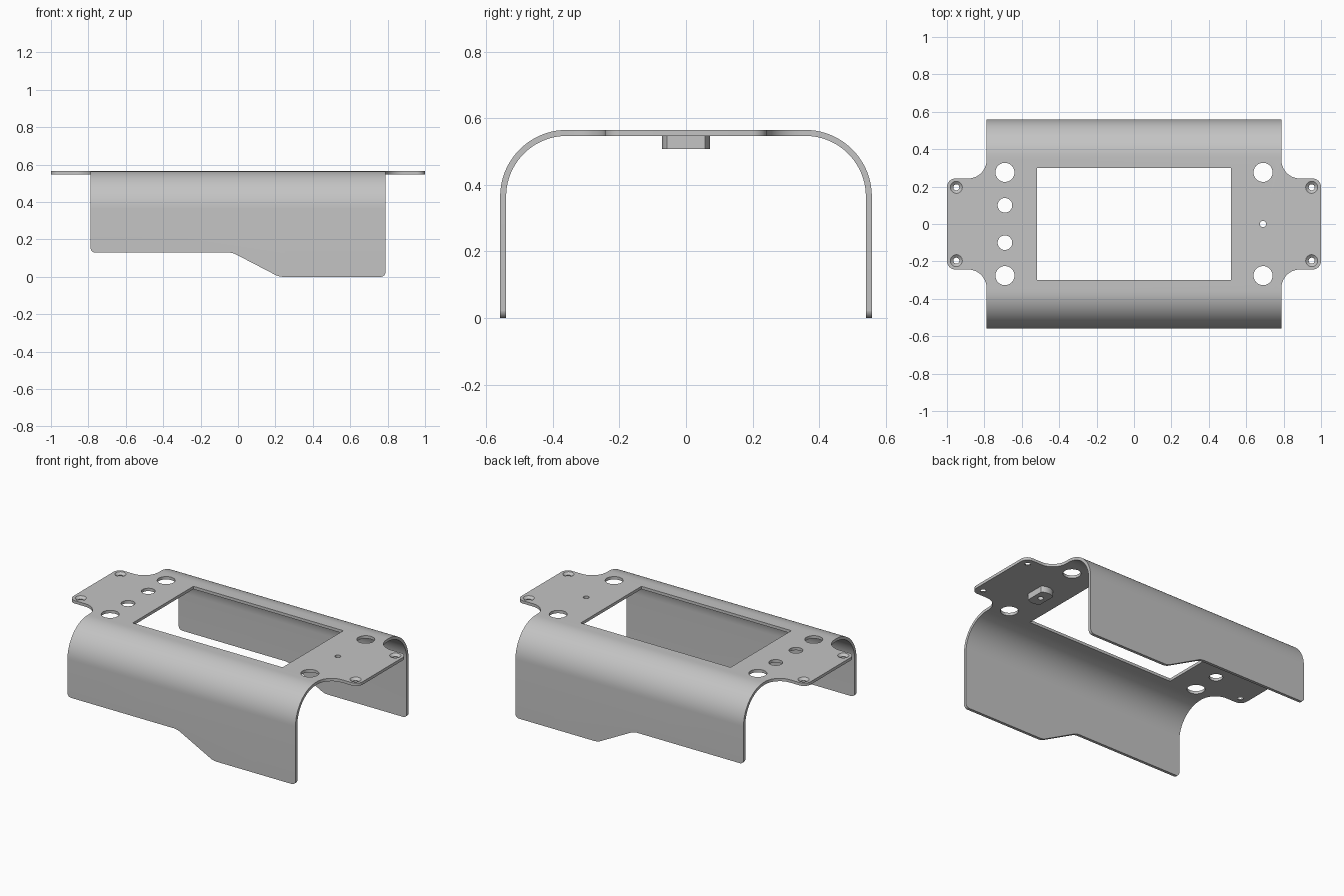
import bpy, bmesh
from math import cos, sin, tan, pi, atan2
from mathutils import Vector, Matrix

cube = bpy.data.objects.get("Cube")
if cube:
    bpy.data.objects.remove(cube, do_unlink=True)

T = 0.018               # sheet thickness
TOP = 0.565             # height of the top face
W, D, R = 0.788, 0.558, 0.2   # half width, half depth, bend radius
TAB = 0.243             # half depth of the end tabs

grey = bpy.data.materials.new("sheet grey")
grey.use_nodes = True
COLOR = (0.55, 0.55, 0.55, 1)
grey.diffuse_color = COLOR
grey.node_tree.nodes["Principled BSDF"].inputs["Base Color"].default_value = COLOR


def rounded(corners, steps=10):
    """Outline from (a, b, radius) corners, with each corner filleted."""
    out = []
    for i, (a, b, r) in enumerate(corners):
        p = Vector((a, b))
        if r == 0:
            out.append(p)
            continue
        u = (Vector(corners[i - 1][:2]) - p).normalized()
        v = (Vector(corners[(i + 1) % len(corners)][:2]) - p).normalized()
        half = u.angle(v) / 2
        c = p + (u + v).normalized() * (r / sin(half))
        s, e = p + u * (r / tan(half)) - c, p + v * (r / tan(half)) - c
        turn = atan2(s.x * e.y - s.y * e.x, s.dot(e))
        for k in range(steps + 1):
            out.append(c + Matrix.Rotation(turn * k / steps, 2) @ s)
    return out


def prism(name, outline, place, lo, hi):
    """Extrude a 2D outline between lo and hi; place maps (a, b, h) to xyz."""
    bm = bmesh.new()
    face = bm.faces.new([bm.verts.new(place(a, b, lo)) for a, b in outline])
    new = bmesh.ops.extrude_face_region(bm, geom=[face])["geom"]
    shift = Vector(place(0, 0, hi)) - Vector(place(0, 0, lo))
    bmesh.ops.translate(bm, vec=shift, verts=[g for g in new if isinstance(g, bmesh.types.BMVert)])
    return finish(name, bm)


def finish(name, bm):
    bmesh.ops.recalc_face_normals(bm, faces=bm.faces)
    mesh = bpy.data.meshes.new(name)
    bm.to_mesh(mesh)
    bm.free()
    mesh.materials.append(grey)
    ob = bpy.data.objects.new(name, mesh)
    bpy.context.collection.objects.link(ob)
    return ob


def cone(name, x, y, z0, z1, r0, r1):
    bm = bmesh.new()
    bmesh.ops.create_cone(bm, cap_ends=True, segments=40, radius1=r0, radius2=r1, depth=z1 - z0,
                          matrix=Matrix.Translation((x, y, (z0 + z1) / 2)))
    return finish(name, bm)


def cut(ob, tool, operation="DIFFERENCE"):
    """Apply a boolean and discard the tool."""
    mod = ob.modifiers.new("cut", "BOOLEAN")
    mod.operation, mod.object, mod.solver = operation, tool, "EXACT"
    graph = bpy.context.evaluated_depsgraph_get()
    mesh = bpy.data.meshes.new_from_object(ob.evaluated_get(graph))
    ob.modifiers.clear()
    ob.data = mesh
    bpy.data.objects.remove(tool, do_unlink=True)


def along_x(a, b, h): return (h, a, b)
def along_y(a, b, h): return (a, h, b)
def along_z(a, b, h): return (a, b, h)


# Bent sheet: an upside-down U
I = D - T
section = rounded([(-D, 0, 0), (-D, TOP, R), (D, TOP, R), (D, 0, 0),
                   (I, 0, 0), (I, TOP - T, R - T), (-I, TOP - T, R - T), (-I, 0, 0)], 20)
cover = prism("cover", section, along_x, -1.1, 1.1)

# Plan outline with a filleted tab at each end
quarter = [(W, 0.8, 0), (W, TAB, 0.1), (1, TAB, 0.045)]
right = quarter + [(x, -y, r) for x, y, r in reversed(quarter)]
left = [(-x, -y, r) for x, y, r in right]
cut(cover, prism("plan_tool", rounded(right + left), along_z, -0.2, 0.8), "INTERSECT")

# Stepped lower edge of both side walls
E = W + 0.0003
edge = [(-1.2, 0.8, 0), (-1.2, 0.3, 0), (-E, 0.3, 0), (-E, 0.13, 0.025), (-0.03, 0.13, 0.1),
        (0.22, 0, 0.1), (E, 0, 0.025), (E, 0.3, 0), (1.2, 0.3, 0), (1.2, 0.8, 0)]
cut(cover, prism("edge_tool", rounded(edge), along_y, -0.9, 0.9), "INTERSECT")

# Display window
window = [(-0.518, -0.3), (0.518, -0.3), (0.518, 0.3), (-0.518, 0.3)]
cut(cover, prism("window_tool", window, along_z, 0.5, 0.7))

# Round holes
holes = [(-0.69, 0.1, 0.039), (-0.69, -0.1, 0.039), (0.69, 0, 0.017)]
holes += [(sx * 0.69, sy * 0.276, 0.051) for sx in (-1, 1) for sy in (-1, 1)]
for x, y, r in holes:
    cut(cover, cone("hole_tool", x, y, 0.5, 0.7, r, r))

# Countersunk screw holes in the tabs
for x in (-0.95, 0.95):
    for y in (-0.196, 0.196):
        cut(cover, cone("screw_tool", x, y, 0.5, 0.7, 0.016, 0.016))
        cut(cover, cone("sink_tool", x, y, TOP - 0.015, TOP + 0.005, 0.014, 0.038))

# Boss under the small hole: a disc with two flats
boss = cone("boss", 0.69, 0, 0.508, TOP - T, 0.072, 0.072)
flats = [(0.646, -0.2), (0.734, -0.2), (0.734, 0.2), (0.646, 0.2)]
cut(boss, prism("flat_tool", flats, along_z, 0.4, 0.7), "INTERSECT")
cut(boss, cone("bore_tool", 0.69, 0, 0.4, 0.7, 0.017, 0.017))

# Smooth bends, sharp edges
bpy.ops.object.select_all(action="DESELECT")
for ob in (cover, boss):
    ob.select_set(True)
    bpy.context.view_layer.objects.active = ob
bpy.ops.object.shade_smooth_by_angle(angle=pi / 6)
